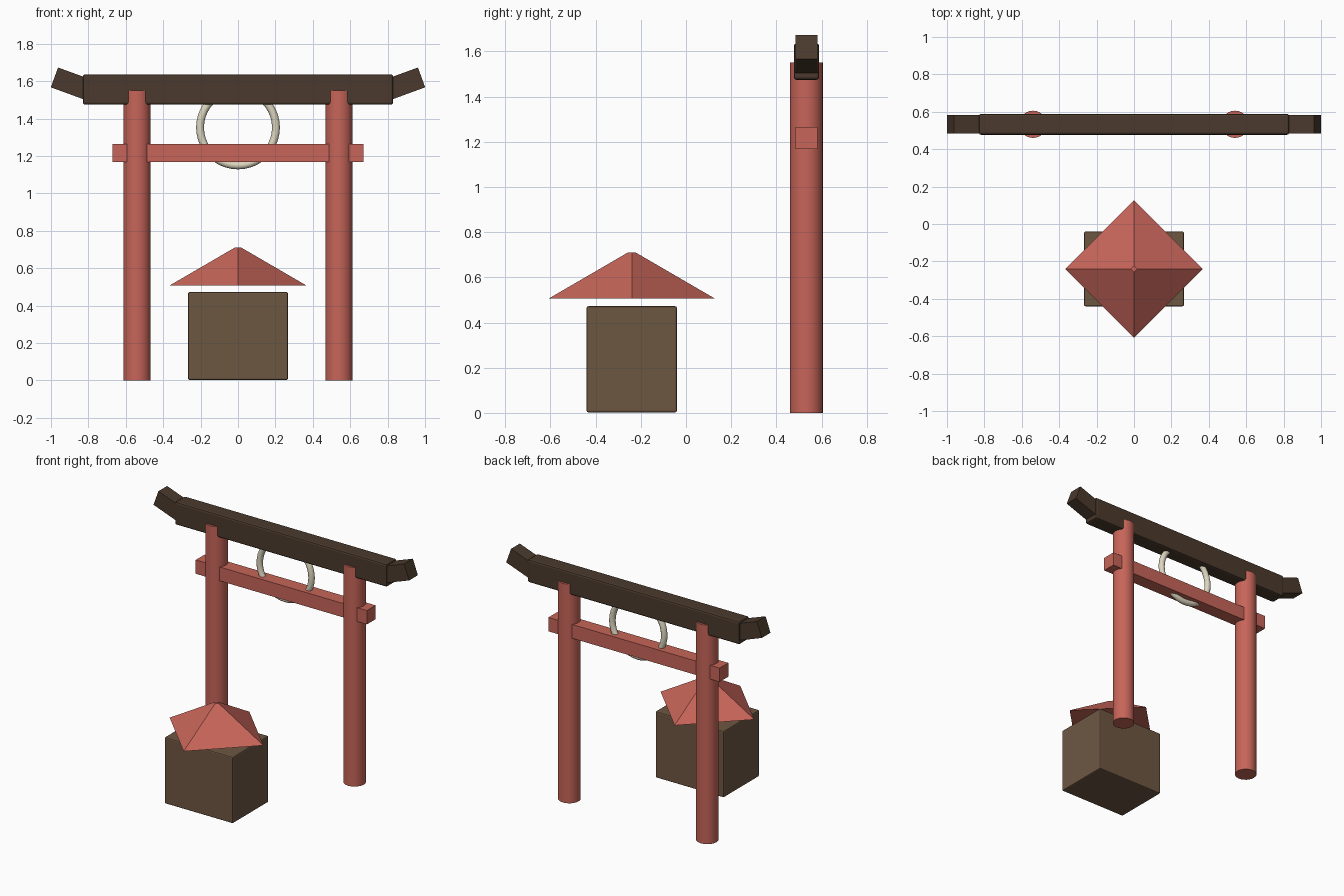
import bpy
import math

if "Cube" in bpy.data.objects:
    bpy.data.objects.remove(bpy.data.objects["Cube"])

GATE_Y = 0.533
SHRINE_Y = -0.24


def material(name, rgb):
    m = bpy.data.materials.new(name)
    m.diffuse_color = (*rgb, 1)
    m.use_nodes = True
    m.node_tree.nodes["Principled BSDF"].inputs["Base Color"].default_value = m.diffuse_color
    return m


RED = material("red_paint", (0.57, 0.13, 0.10))
DARK = material("dark_wood", (0.07, 0.042, 0.026))
BROWN = material("brown_wood", (0.155, 0.095, 0.055))
ROPE = material("pale_rope", (0.72, 0.67, 0.52))


def finish(name, mat, smooth=False):
    ob = bpy.context.object
    ob.name = name
    ob.data.materials.append(mat)
    if smooth:
        bpy.ops.object.shade_smooth_by_angle(angle=math.radians(40))
    return ob


def box(name, center, size, mat, tilt=0, bevel=0):
    bpy.ops.mesh.primitive_cube_add(size=1, location=center)
    ob = bpy.context.object
    ob.scale = size
    bpy.ops.object.transform_apply(location=False, rotation=False, scale=True)
    ob.rotation_euler.y = tilt
    if bevel:
        mod = ob.modifiers.new("bevel", "BEVEL")
        mod.width = bevel
        mod.segments = 2
    return finish(name, mat)


# Gate posts and upturned beam ends, mirrored left and right
for side, s in (("left", -1), ("right", 1)):
    bpy.ops.mesh.primitive_cylinder_add(vertices=24, radius=0.073, depth=1.55,
                                        location=(s * 0.54, GATE_Y, 0.775))
    finish(side + "_post", RED, True)
    box(side + "_beam_end", (s * 0.878, GATE_Y, 1.582), (0.22, 0.097, 0.113),
        DARK, tilt=-s * math.radians(20))

# Top beam and lower crossbar
box("top_beam", (0, GATE_Y, 1.555), (1.66, 0.112, 0.162), DARK, bevel=0.012)
box("crossbar", (0, GATE_Y, 1.216), (1.34, 0.097, 0.098), RED)

# Hanging rope ring
bpy.ops.mesh.primitive_torus_add(major_radius=0.203, minor_radius=0.021,
                                 major_segments=40, minor_segments=12,
                                 location=(0, GATE_Y, 1.352),
                                 rotation=(math.pi / 2, 0, 0))
finish("rope_ring", ROPE, True)

# Small shrine: body and floating four-sided roof turned corner-forward
box("shrine_body", (0, SHRINE_Y, 0.237), (0.534, 0.4, 0.47), BROWN, bevel=0.008)
bpy.ops.mesh.primitive_cone_add(vertices=4, radius1=0.367, radius2=0.018,
                                depth=0.203, location=(0, SHRINE_Y, 0.608))
finish("shrine_roof", RED)
